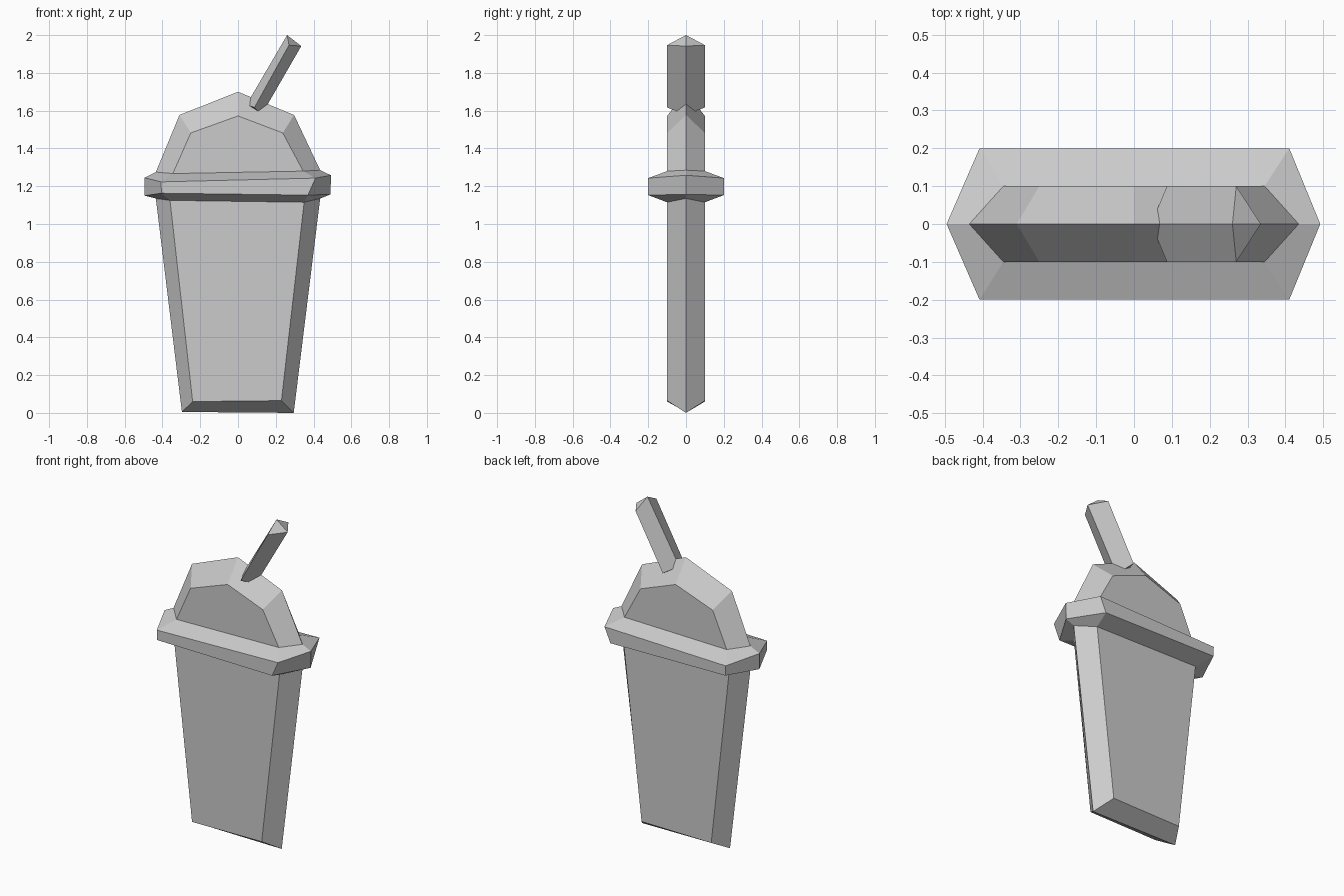
import bpy, bmesh

if "Cube" in bpy.data.objects:
    bpy.data.objects.remove(bpy.data.objects["Cube"])


def build(name, verts, faces):
    bm = bmesh.new()
    vs = [bm.verts.new(v) for v in verts]
    for f in faces:
        bm.faces.new([vs[i] for i in f])
    bmesh.ops.recalc_face_normals(bm, faces=bm.faces[:])
    mesh = bpy.data.meshes.new(name)
    bm.to_mesh(mesh)
    bm.free()
    obj = bpy.data.objects.new(name, mesh)
    bpy.context.collection.objects.link(obj)
    return obj


def hex_ring(tip_l, side_l, side_r, tip_r, d):
    """Stretched hexagon: tips on y=0, sides at y=-d and y=+d; each point is (x, z)."""
    pts = [(tip_l, 0), (side_l, -d), (side_r, -d), (tip_r, 0), (side_r, d), (side_l, d)]
    return [(p[0], y, p[1]) for p, y in pts]


def loft(n_rings, n=6):
    return [(r * n + i, r * n + (i + 1) % n, (r + 1) * n + (i + 1) % n, (r + 1) * n + i)
            for r in range(n_rings - 1) for i in range(n)]


# Shared seams between the parts
base = hex_ring((-0.297, 0.005), (-0.24, 0.06), (0.23, 0.065), (0.295, 0.0), 0.1)
cup_top = hex_ring((-0.435, 1.135), (-0.36, 1.125), (0.35, 1.115), (0.435, 1.135), 0.1)
dome_tips = [(-0.435, 1.275), (-0.31, 1.577), (0, 1.70), (0.297, 1.577), (0.435, 1.285)]
dome_sides = [(-0.345, 1.267), (-0.25, 1.482), (0, 1.572), (0.237, 1.482), (0.345, 1.28)]

# Cup: tapered hexagonal body with a keel-shaped bottom
build("cup", base + cup_top, loft(2) + [(0, 1, 2, 3), (3, 4, 5, 0)])

# Lid rim: flared band between the cup and the dome
rim_low = hex_ring((-0.495, 1.15), (-0.405, 1.163), (0.37, 1.153), (0.49, 1.157), 0.2)
rim_high = hex_ring((-0.495, 1.245), (-0.408, 1.223), (0.41, 1.243), (0.492, 1.258), 0.2)
dome_base = hex_ring(dome_tips[0], dome_sides[0], dome_sides[-1], dome_tips[-1], 0.1)
build("lid_rim", cup_top + rim_low + rim_high + dome_base, loft(4))

# Lid dome: ridge profile with mirrored bevels and flat front and back
verts = [(x, 0, z) for x, z in dome_tips]
for y in (-0.1, 0.1):
    verts += [(x, y, z) for x, z in dome_sides]
faces = []
for side in (5, 10):
    faces += [(i, i + 1, side + i + 1, side + i) for i in range(4)]
    faces.append(tuple(range(side, side + 5)))
build("lid_dome", verts, faces)

# Straw: leaning four-sided bar, folded at both ends
low = [(0.045, 0, 1.632), (0.087, -0.1, 1.617), (0.125, 0, 1.578), (0.087, 0.1, 1.617)]
high = [(0.26, 0, 2.0), (0.27, -0.1, 1.947), (0.335, 0, 1.942), (0.27, 0.1, 1.947)]
build("straw", low + high,
      loft(2, 4) + [(0, 1, 2), (2, 3, 0), (4, 5, 6), (6, 7, 4)])
